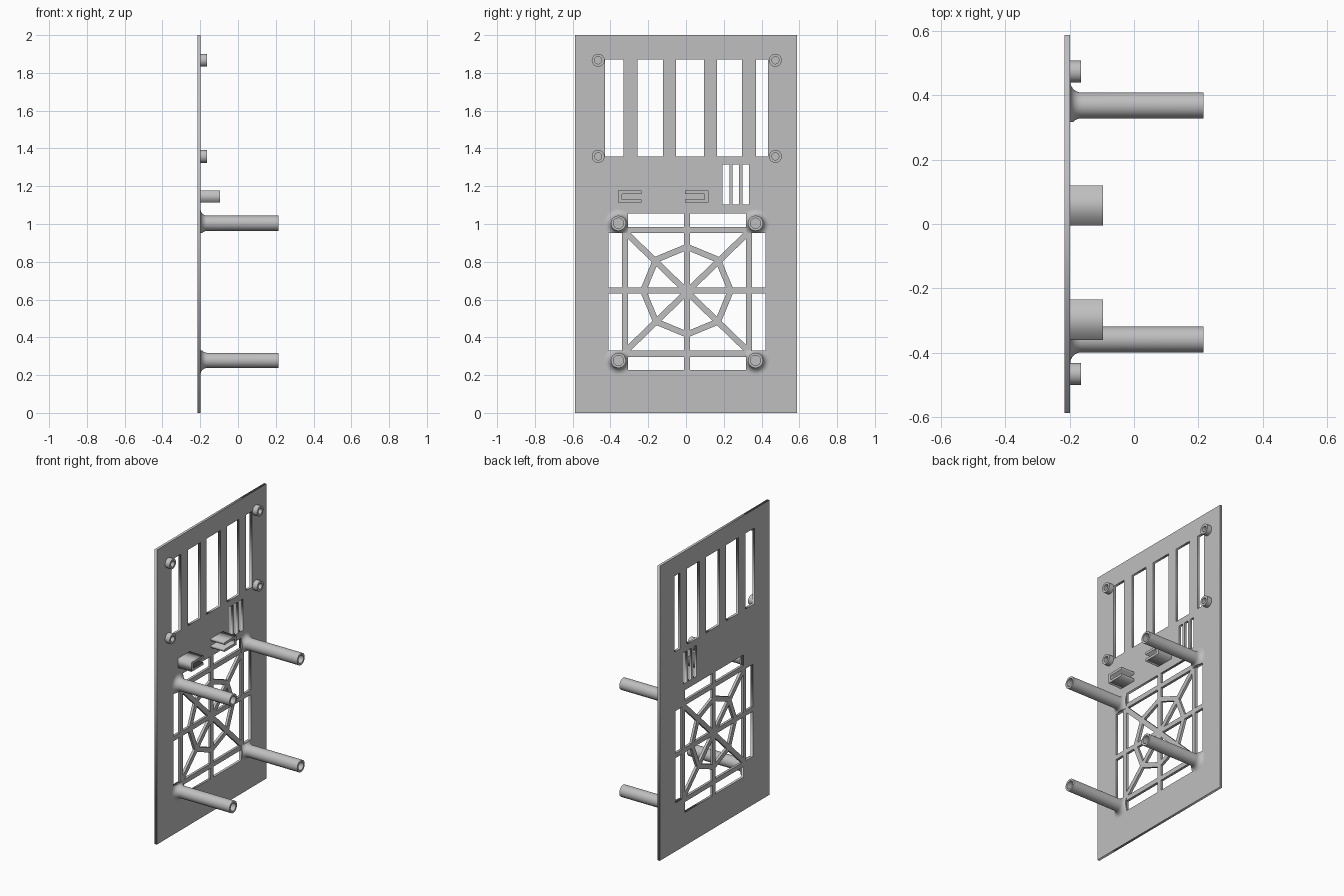
import bpy, bmesh, math
from mathutils import Matrix, Vector

if "Cube" in bpy.data.objects:
    bpy.data.objects.remove(bpy.data.objects["Cube"], do_unlink=True)

BACK, FACE = -0.215, -0.198          # the two sides of the panel
CY, CZ = 0.005, 0.641                # centre of the fan opening
INNER, OUTER, BAR = 0.312, 0.415, 0.032

grey = bpy.data.materials.new("plain_grey")
grey.use_nodes = True
grey.diffuse_color = (0.52, 0.52, 0.52, 1)
grey.node_tree.nodes["Principled BSDF"].inputs["Base Color"].default_value = grey.diffuse_color


def add_object(name, mesh):
    obj = bpy.data.objects.new(name, mesh)
    mesh.materials.clear()
    mesh.materials.append(grey)
    bpy.context.collection.objects.link(obj)
    return obj


def mesh_object(name, bm):
    bmesh.ops.recalc_face_normals(bm, faces=bm.faces)
    mesh = bpy.data.meshes.new(name)
    bm.to_mesh(mesh)
    bm.free()
    return add_object(name, mesh)


def rect(y0, y1, z0, z1):
    return [(y0, z0), (y1, z0), (y1, z1), (y0, z1)]


def extruded(name, outlines, x0, x1):
    """Fill outlines in the y-z plane (inner ones become holes), extrude along x."""
    curve = bpy.data.curves.new(name + "_outline", "CURVE")
    curve.dimensions = "2D"
    curve.fill_mode = "BOTH"
    curve.extrude = (x1 - x0) / 2
    for pts in outlines:
        spline = curve.splines.new("POLY")
        spline.points.add(len(pts) - 1)
        for p, (y, z) in zip(spline.points, pts):
            p.co = (y, z, 0, 1)
        spline.use_cyclic_u = True
    helper = bpy.data.objects.new(name + "_outline", curve)
    bpy.context.collection.objects.link(helper)
    deps = bpy.context.evaluated_depsgraph_get()
    mesh = bpy.data.meshes.new_from_object(helper.evaluated_get(deps))
    bpy.data.objects.remove(helper, do_unlink=True)
    turn = Matrix(((0, 0, 1, (x0 + x1) / 2), (1, 0, 0, 0), (0, 1, 0, 0), (0, 0, 0, 1)))
    mesh.transform(turn)
    bm = bmesh.new()
    bm.from_mesh(mesh)
    bpy.data.meshes.remove(mesh)
    bmesh.ops.remove_doubles(bm, verts=bm.verts, dist=0.0001)
    return mesh_object(name, bm)


def lathe(profile, y, z, sides=40):
    """Spin (radius, x) points about an axis along x."""
    bm = bmesh.new()
    verts = [bm.verts.new((x, y + r, z)) for r, x in profile]
    edges = [bm.edges.new(pair) for pair in zip(verts, verts[1:])]
    bmesh.ops.spin(bm, geom=verts + edges, cent=(0, y, z), axis=(1, 0, 0),
                   angle=math.tau, steps=sides)
    bmesh.ops.remove_doubles(bm, verts=bm.verts, dist=0.0001)
    return bm


def smooth(obj):
    bpy.ops.object.select_all(action="DESELECT")
    obj.select_set(True)
    bpy.context.view_layer.objects.active = obj
    bpy.ops.object.shade_smooth_by_angle(angle=math.radians(35))


# Panel with card slots, port slots and a plus-shaped fan opening
outlines = [rect(-0.587, 0.587, 0, 2)]
for y0, y1 in [(-0.43, -0.33), (-0.256, -0.122), (-0.054, 0.094), (0.163, 0.296), (0.37, 0.433)]:
    outlines.append(rect(y0, y1, 1.358, 1.872))
for y0, y1 in [(0.194, 0.229), (0.246, 0.281), (0.299, 0.334)]:
    outlines.append(rect(y0, y1, 1.103, 1.314))
a, b = INNER, OUTER
plus = [(a, a), (a, b), (-a, b), (-a, a), (-b, a), (-b, -a),
        (-a, -a), (-a, -b), (a, -b), (a, -a), (b, -a), (b, a)]
outlines.append([(CY + y, CZ + z) for y, z in plus])
extruded("panel", outlines, BACK, FACE)

# Fan grille: square frame, spokes and an eight-sided web
grille = bmesh.new()


def beam(p, q):
    p, q = Vector(p), Vector(q)
    d = q - p
    mid = (p + q) / 2
    place = (Matrix.Translation(((BACK + FACE) / 2, CY + mid.x, CZ + mid.y))
             @ Matrix.Rotation(math.atan2(d.y, d.x), 4, "X")
             @ Matrix.Diagonal((FACE - BACK, d.length, BAR, 1)))
    bmesh.ops.create_cube(grille, size=1, matrix=place)


edge = INNER + BAR / 2
for s in (-1, 1):
    beam((-INNER, s * edge), (INNER, s * edge))
    beam((s * edge, -INNER), (s * edge, INNER))
    beam((-INNER - 0.01, -s * INNER), (INNER + 0.01, s * INNER))
beam((-OUTER, 0.008), (OUTER, 0.008))
beam((0, -OUTER), (0, OUTER))
ring = [(0.232 * math.cos(i * math.tau / 8), 0.006 + 0.232 * math.sin(i * math.tau / 8))
        for i in range(8)]
for i in range(8):
    beam(ring[i - 1], ring[i])
mesh_object("fan_grille", grille)

# Hollow fan posts with flared feet, trimmed where the opening cuts them
flare = [(0.04 + 0.035 * (1 - math.sin(t)), FACE + 0.035 * (1 - math.cos(t)))
         for t in (i * math.pi / 16 for i in range(9))]
post_profile = ([(0, FACE - 0.004), (0.075, FACE - 0.004)] + flare
                + [(0.04, 0.215), (0.027, 0.215), (0.027, FACE + 0.002), (0, FACE + 0.002)])
for sy, side in ((-1, "right"), (1, "left")):
    for sz, level in ((-1, "lower"), (1, "upper")):
        bm = lathe(post_profile, CY + sy * 0.363, CZ + sz * 0.363)
        for normal in ((0, -sy, 0), (0, 0, -sz)):
            cut = bmesh.ops.bisect_plane(
                bm, geom=bm.verts[:] + bm.edges[:] + bm.faces[:], clear_outer=True,
                plane_co=(0, CY + sy * INNER, CZ + sz * INNER), plane_no=normal)
            rim = [e for e in cut["geom_cut"] if isinstance(e, bmesh.types.BMEdge)]
            bmesh.ops.holes_fill(bm, edges=rim, sides=0)
        smooth(mesh_object(f"{level}_{side}_fan_post", bm))

# Short screw bosses around the card slots
boss_profile = [(0, FACE - 0.004), (0.034, FACE - 0.004), (0.034, -0.164),
                (0.019, -0.164), (0.019, FACE + 0.002), (0, FACE + 0.002)]
for y, side in ((-0.465, "right"), (0.473, "left")):
    for z, level in ((1.358, "lower"), (1.867, "upper")):
        smooth(mesh_object(f"{level}_{side}_screw_boss", lathe(boss_profile, y, z)))

# Slotted board clips, opening towards each other
for name, back_y, s in (("right_board_clip", -0.36, 1), ("left_board_clip", 0.12, -1)):
    tip, web = back_y + s * 0.125, back_y + s * 0.022
    shape = [(back_y, 1.113), (tip, 1.113), (tip, 1.13), (web, 1.13),
             (web, 1.16), (tip, 1.16), (tip, 1.177), (back_y, 1.177)]
    extruded(name, [shape], FACE - 0.004, -0.096)
